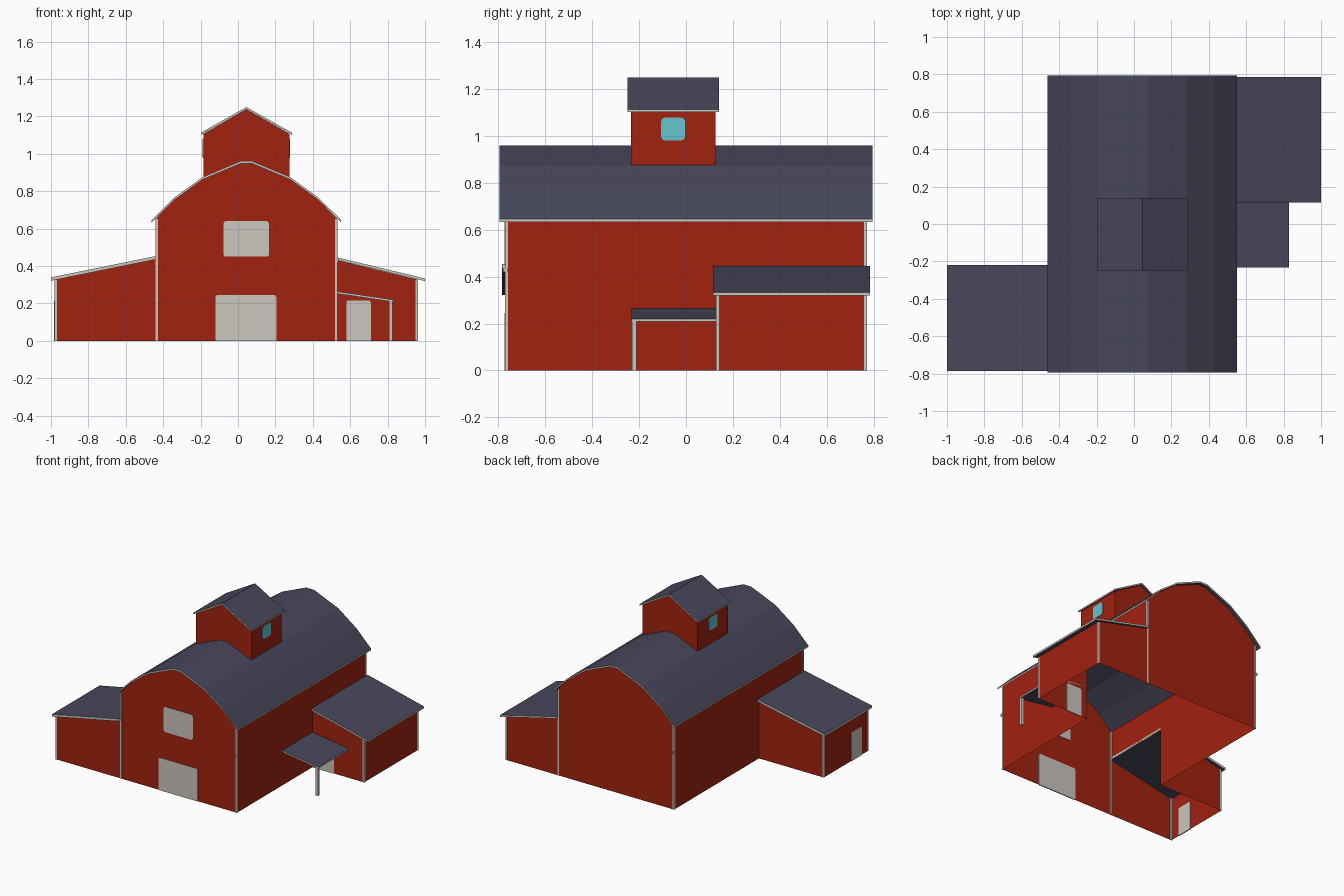
import bpy, bmesh, math
from mathutils import Vector

if "Cube" in bpy.data.objects:
    bpy.data.objects.remove(bpy.data.objects["Cube"])

def material(name, rgb):
    m = bpy.data.materials.new(name)
    m.diffuse_color = (*rgb, 1)
    m.use_nodes = True
    m.node_tree.nodes["Principled BSDF"].inputs["Base Color"].default_value = m.diffuse_color
    return m

RED = material("barn red", (0.36, 0.016, 0.005))
SLATE = material("slate roof", (0.063, 0.063, 0.107))
TRIM = material("pale trim", (0.60, 0.57, 0.53))
GLASS = material("window glass", (0.13, 0.56, 0.62))

CX = 0.045                      # ridge line of barn and cupola
L, R, F, B = -0.44, 0.53, -0.77, 0.77   # main walls

def finish(name, bm, mats):
    me = bpy.data.meshes.new(name)
    bm.to_mesh(me)
    bm.free()
    for m in mats:
        me.materials.append(m)
    ob = bpy.data.objects.new(name, me)
    bpy.context.collection.objects.link(ob)
    return ob

def sheets(name, centre, polys):
    """Thin walls, each facing away from the centre of its room."""
    bm = bmesh.new()
    for p in polys:
        f = bm.faces.new([bm.verts.new(v) for v in p])
        f.normal_update()
        if f.normal.dot(f.calc_center_median() - Vector(centre)) < 0:
            f.normal_flip()
    finish(name, bm, [RED])

def x_wall(x, y0, y1, z0, z1):
    return [(x, y0, z0), (x, y1, z0), (x, y1, z1), (x, y0, z1)]

def y_wall(y, pts):
    return [(x, y, z) for x, z in pts]

def roof(name, prof, y0, y1, t):
    """Slab along y: slate above and below, pale edges."""
    bm = bmesh.new()
    rows = [[bm.verts.new((x, y, z - d)) for x, z in prof]
            for y, d in ((y0, 0), (y1, 0), (y1, t), (y0, t))]
    for k in range(4):
        a, b = rows[k], rows[(k + 1) % 4]
        for i in range(len(prof) - 1):
            f = bm.faces.new((a[i], a[i + 1], b[i + 1], b[i]))
            f.material_index = k % 2
    for i in (0, -1):
        bm.faces.new([r[i] for r in rows]).material_index = 1
    bmesh.ops.recalc_face_normals(bm, faces=bm.faces)
    finish(name, bm, [SLATE, TRIM])

def plate(name, axis, pos, a0, a1, z0, z1, mat, r=0.012):
    """Door or window plate with rounded corners (square where it meets the ground)."""
    pts = []
    for ca, cz, start in ((a1, z1, 0), (a0, z1, 90), (a0, z0, 180), (a1, z0, 270)):
        q = 0 if cz == 0 else r
        sa, sz = (-1 if ca == a1 else 1), (-1 if cz == z1 else 1)
        for k in range(4 if q else 1):
            t = math.radians(start + 30 * k)
            pts.append((ca + sa * q + q * math.cos(t), cz + sz * q + q * math.sin(t)))
    place = (lambda a, z, d: (d, a, z)) if axis == "x" else (lambda a, z, d: (a, d, z))
    bm = bmesh.new()
    lo, hi = [[bm.verts.new(place(a, z, pos + d)) for a, z in pts] for d in (-0.004, 0.004)]
    bm.faces.new(lo)
    bm.faces.new(hi)
    n = len(pts)
    for i in range(n):
        j = (i + 1) % n
        bm.faces.new((lo[i], lo[j], hi[j], hi[i]))
    bmesh.ops.recalc_face_normals(bm, faces=bm.faces)
    finish(name, bm, [mat])

def box(name, x0, x1, y0, y1, z0, z1, mat):
    bm = bmesh.new()
    bmesh.ops.create_cube(bm, size=1)
    for v in bm.verts:
        v.co = ((x0 + x1) / 2 + v.co.x * (x1 - x0),
                (y0 + y1) / 2 + v.co.y * (y1 - y0),
                (z0 + z1) / 2 + v.co.z * (z1 - z0))
    finish(name, bm, [mat])

def mirrored(half):
    """Half profile as (offset, z) from eave to ridge, mirrored about the ridge line."""
    left = [(CX - d, z) for d, z in half]
    right = [(CX + d, z) for d, z in reversed(half) if d > 0]
    return left + right

# Main barn walls, open to the two wings
gable = [(L, 0)] + mirrored([(0.485, 0.652), (0.385, 0.754), (0.235, 0.863), (0.033, 0.948)]) + [(R, 0)]
sheets("barn_walls", (CX, 0, 0.3), [
    y_wall(F, gable), y_wall(B, gable),
    x_wall(L, -0.24, B, 0, 0.652), x_wall(L, F, -0.24, 0.437, 0.652),
    x_wall(R, F, 0.13, 0, 0.652), x_wall(R, 0.13, B, 0.431, 0.652)])
roof("barn_roof", mirrored([(0.507, 0.645), (0.385, 0.766), (0.235, 0.875), (0.033, 0.96)]),
     -0.795, 0.795, 0.013)

# Left wing
side = [(-0.98, 0), (L, 0), (L, 0.437), (-0.98, 0.325)]
sheets("left_wing_walls", (-0.7, -0.5, 0.2), [
    y_wall(F, side), y_wall(-0.24, side), x_wall(-0.98, F, -0.24, 0, 0.325)])
roof("left_wing_roof", [(-1.0, 0.339), (L, 0.453)], -0.785, -0.22, 0.018)

# Right wing
side = [(0.96, 0), (R, 0), (R, 0.431), (0.96, 0.327)]
sheets("right_wing_walls", (0.75, 0.45, 0.2), [
    y_wall(0.13, side), y_wall(B, side), x_wall(0.96, 0.13, B, 0, 0.327)])
roof("right_wing_roof", [(R, 0.446), (1.0, 0.333)], 0.115, 0.785, 0.014)

# Porch in front of the right wing
roof("porch_roof", [(R, 0.264), (0.83, 0.22)], -0.233, 0.13, 0.012)
box("porch_post", 0.807, 0.827, -0.23, -0.21, 0, 0.212, TRIM)

# Cupola, its gables cut to the barn roof
cupola = [(-0.185, 0.872)] + [(-0.185, 1.106), (CX, 1.237), (0.275, 1.106)] + \
         [(0.275, 0.872), (CX + 0.033, 0.956), (CX - 0.033, 0.956)]
sheets("cupola_walls", (CX, -0.055, 1.0), [
    y_wall(-0.235, cupola), y_wall(0.125, cupola),
    x_wall(-0.185, -0.235, 0.125, 0.872, 1.106), x_wall(0.275, -0.235, 0.125, 0.872, 1.106)])
roof("cupola_roof", mirrored([(0.243, 1.113), (0, 1.25)]), -0.25, 0.14, 0.012)
for s, x in (("left", -0.185), ("right", 0.275)):
    plate("cupola_window_" + s, "x", x, -0.106, -0.004, 0.98, 1.078, GLASS, 0.018)

# Doors and hatch
plate("barn_door", "y", F, -0.12, 0.205, 0, 0.245, TRIM)
plate("loft_hatch", "y", F, -0.077, 0.165, 0.45, 0.64, TRIM)
plate("right_wing_door", "y", 0.13, 0.58, 0.71, 0, 0.216, TRIM)
plate("left_wing_door", "x", -0.98, -0.69, -0.565, 0, 0.216, TRIM)

# Corner trim posts
T, E = 0.011, 0.002
for i, (x, y, sx, sy, h) in enumerate((
        (L, F, 1, 1, 0.65), (R, F, -1, 1, 0.65), (L, B, 1, -1, 0.65), (R, B, -1, -1, 0.65),
        (-0.98, F, 1, 1, 0.325), (-0.98, -0.24, 1, -1, 0.325),
        (0.96, 0.13, -1, 1, 0.325), (0.96, B, -1, -1, 0.325))):
    xs, ys = sorted((x - sx * E, x + sx * T)), sorted((y - sy * E, y + sy * T))
    box("corner_trim_%d" % i, *xs, *ys, 0, h, TRIM)

# Small trim blocks on the free barn corners
for i, (x, y) in enumerate(((R, F), (L, B))):
    box("corner_block_%d" % i, x - 0.008, x + 0.008, y - 0.01, y + 0.01, 0.42, 0.437, TRIM)
